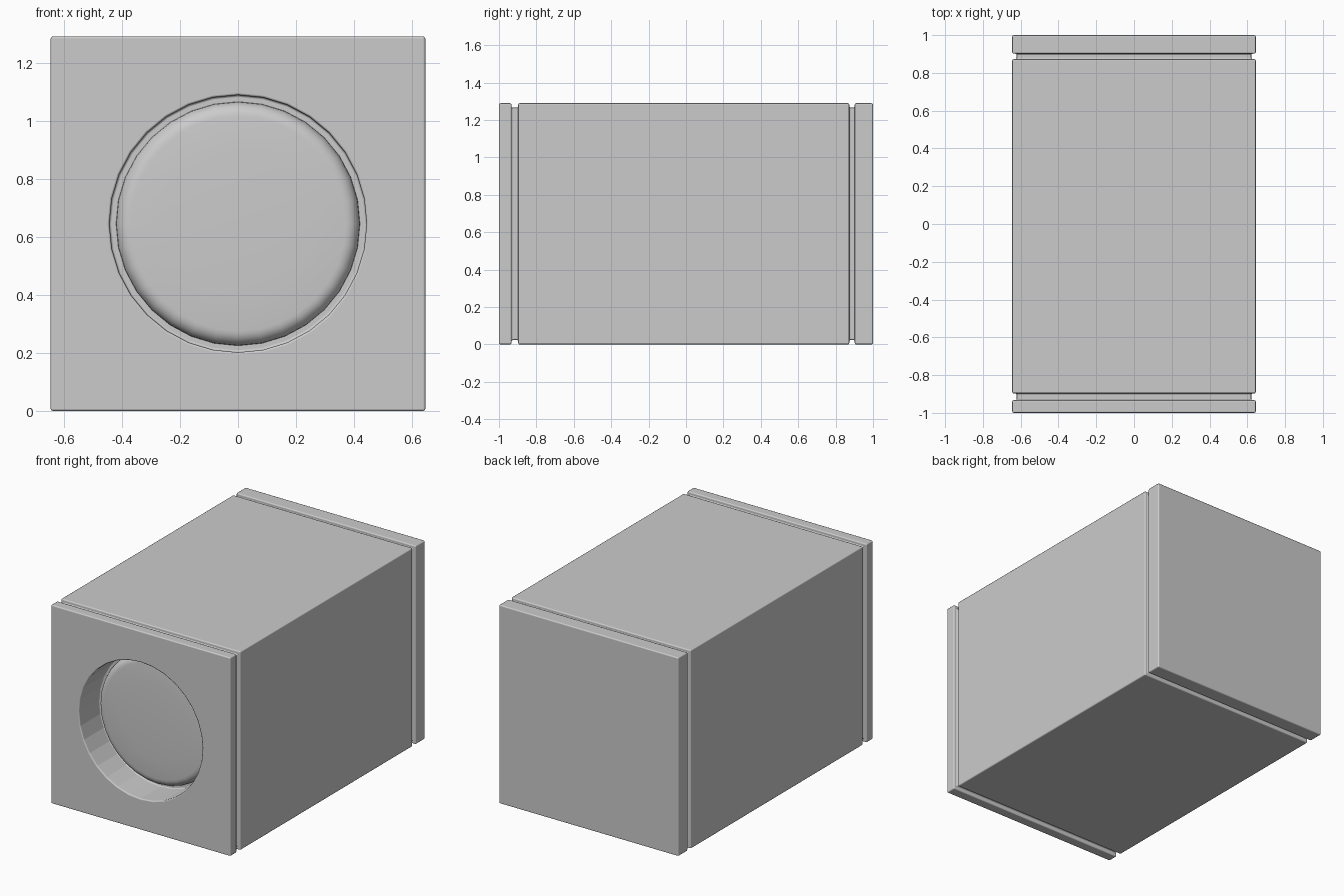
import bpy, bmesh
from math import sin, cos, pi, radians

if "Cube" in bpy.data.objects:
    bpy.data.objects.remove(bpy.data.objects["Cube"])

HALF, CZ, R, SIDES = 0.645, 0.645, 0.443, 32


def skin_rings(name, rings):
    """Join equal-length loops of points along y into one closed mesh."""
    bm = bmesh.new()
    loops = [[bm.verts.new(p) for p in ring] for ring in rings]
    n = len(loops[0])
    for a, b in zip(loops, loops[1:]):
        for i in range(n):
            j = (i + 1) % n
            bm.faces.new((a[i], a[j], b[j], b[i]))
    bm.faces.new(loops[0])
    bm.faces.new(loops[-1])
    bmesh.ops.recalc_face_normals(bm, faces=bm.faces[:])
    mesh = bpy.data.meshes.new(name)
    bm.to_mesh(mesh)
    bm.free()
    obj = bpy.data.objects.new(name, mesh)
    bpy.context.collection.objects.link(obj)
    return obj


def ring(y, r, n=SIDES, turn=0.0):
    return [(r * sin(2 * pi * i / n + turn), y, CZ + r * cos(2 * pi * i / n + turn))
            for i in range(n)]


def square(y, half):
    return ring(y, half * 2 ** 0.5, 4, pi / 4)


def smooth(obj, angle):
    bpy.ops.object.select_all(action='DESELECT')
    obj.select_set(True)
    bpy.context.view_layer.objects.active = obj
    bpy.ops.object.shade_smooth_by_angle(angle=radians(angle))


# Cabinet: square box with a groove behind each end panel
G = HALF - 0.024
cabinet = skin_rings("cabinet", [square(y, h) for y, h in (
    (-1, HALF), (-0.933, HALF), (-0.933, G), (-0.897, G), (-0.897, HALF),
    (0.873, HALF), (0.873, G), (0.902, G), (0.902, HALF), (1, HALF))])

# Round recess in the front
cutter = skin_rings("recess_cutter", [ring(-1.2, R), ring(-0.79, R)])
cutter.hide_render = True
cutter.hide_set(True)
cut = cabinet.modifiers.new("recess", 'BOOLEAN')
cut.operation, cut.object, cut.solver = 'DIFFERENCE', cutter, 'EXACT'
bevel = cabinet.modifiers.new("soft_edges", 'BEVEL')
bevel.width, bevel.segments = 0.008, 2
bevel.limit_method, bevel.angle_limit = 'ANGLE', radians(40)
bevel.harden_normals = True
smooth(cabinet, 30)

# Round disc inside the recess: rounded rim, very shallow dome
FILLET, DISC_R = 0.05, 0.42
profile = [(-0.785, DISC_R)]
for i in range(7):
    a = pi / 2 * i / 6
    profile.append((-0.795 - FILLET * sin(a), DISC_R - FILLET + FILLET * cos(a)))
profile += [(-0.850, 0.25), (-0.853, 0.1)]
disc = skin_rings("front_disc", [ring(y, r) for y, r in profile])
smooth(disc, 35)
